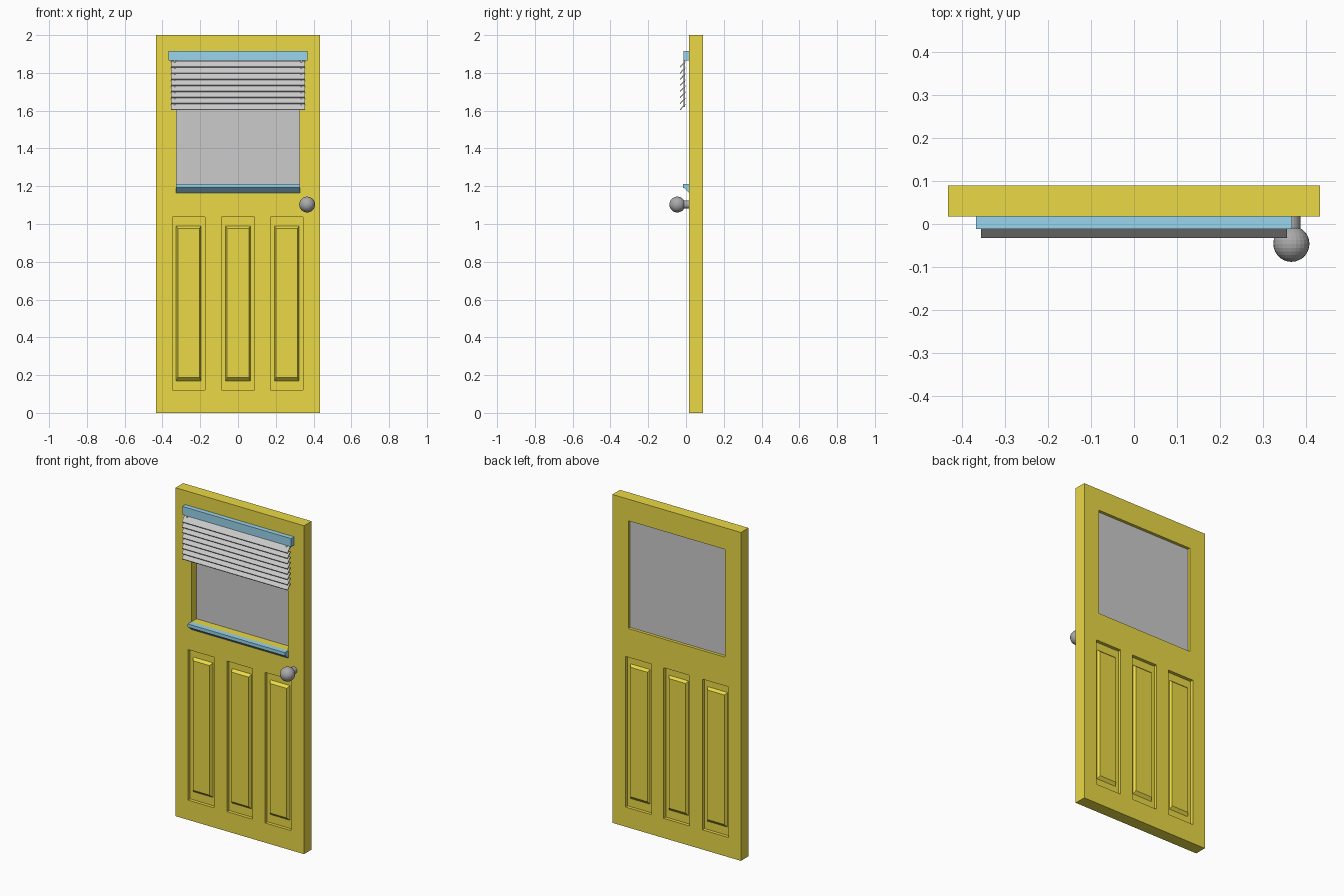
import bpy, bmesh, math
from mathutils import Vector

if "Cube" in bpy.data.objects:
    bpy.data.objects.remove(bpy.data.objects["Cube"])


def material(name, rgb):
    m = bpy.data.materials.new(name)
    m.diffuse_color = (*rgb, 1)
    m.use_nodes = True
    m.node_tree.nodes["Principled BSDF"].inputs["Base Color"].default_value = m.diffuse_color
    return m


YELLOW = material("yellow_paint", (0.82, 0.69, 0.06))
BLUE = material("blue_trim", (0.32, 0.66, 0.85))
DARK = material("dark_metal", (0.4, 0.4, 0.4))


def finish(name, bm, mat=None):
    bmesh.ops.recalc_face_normals(bm, faces=bm.faces)
    me = bpy.data.meshes.new(name)
    bm.to_mesh(me)
    bm.free()
    ob = bpy.data.objects.new(name, me)
    bpy.context.collection.objects.link(ob)
    if mat:
        me.materials.append(mat)
    return ob


def add_box(bm, x0, x1, y0, y1, z0, z1):
    verts = bmesh.ops.create_cube(bm, size=1)["verts"]
    for v in verts:
        v.co = Vector((x0 if v.co.x < 0 else x1,
                       y0 if v.co.y < 0 else y1,
                       z0 if v.co.z < 0 else z1))
    return verts


def box(name, *dims, mat=None):
    bm = bmesh.new()
    add_box(bm, *dims)
    return finish(name, bm, mat)


def add_profile(bm, half_width, pts):
    """Extrude a (y, z) outline along x."""
    a = [bm.verts.new((-half_width, y, z)) for y, z in pts]
    face = bm.faces.new(a)
    ext = bmesh.ops.extrude_face_region(bm, geom=[face])["geom"]
    for v in ext:
        if isinstance(v, bmesh.types.BMVert):
            v.co.x = half_width


FRONT, BACK = 0.017, 0.09
RECESS = 0.02
PANEL_X = (-0.261, 0.0, 0.258)

# door slab with window opening and panel recesses on both faces
door = box("door_slab", -0.433, 0.433, FRONT, BACK, 0, 2, mat=YELLOW)
bm = bmesh.new()
add_box(bm, -0.326, 0.326, FRONT - 0.1, BACK + 0.1, 1.212, 1.868)
for x in PANEL_X:
    add_box(bm, x - 0.087, x + 0.087, FRONT - 0.1, FRONT + RECESS, 0.12, 1.037)
    add_box(bm, x - 0.087, x + 0.087, BACK - RECESS, BACK + 0.1, 0.12, 1.037)
cutter = finish("recess_cutter", bm)
cutter.hide_render = True
mod = door.modifiers.new("recesses", "BOOLEAN")
mod.operation = "DIFFERENCE"
mod.solver = "EXACT"
mod.object = cutter
bpy.context.view_layer.objects.active = door
bpy.ops.object.modifier_apply(modifier="recesses")
bpy.data.objects.remove(cutter)

# raised panel fields with bevelled edges, front and back
for x in PANEL_X:
    for side, base, top in (("front", FRONT + RECESS, FRONT + 0.002),
                            ("back", BACK - RECESS, BACK - 0.006)):
        bm = bmesh.new()
        for v in add_box(bm, x - 0.066, x + 0.066, min(base, top), max(base, top), 0.17, 0.99):
            if abs(v.co.y - top) < 1e-4:
                v.co.x += 0.009 if v.co.x < x else -0.009
                v.co.z += 0.018 if v.co.z < 0.5 else -0.013
        finish("raised_panel_" + side, bm, YELLOW)

# window glass
box("window_glass", -0.326, 0.326, 0.066, 0.072, 1.212, 1.868)

# blind headrail and window sill
box("blind_headrail", -0.367, 0.367, -0.012, FRONT, 1.865, 1.915, mat=BLUE)
bm = bmesh.new()
add_profile(bm, 0.327, [(FRONT, 1.212), (-0.017, 1.212), (-0.017, 1.192),
                        (-0.010, 1.190), (FRONT, 1.165)])
finish("window_sill", bm, BLUE)

# tilted blind slats
t = 0.0025
for i in range(8):
    z = 1.605 + i * 0.0322
    bm = bmesh.new()
    add_profile(bm, 0.356, [(-0.031 - t / 2, z + t), (-0.031 + t / 2, z - t),
                            (-0.004 + t, z + 0.030 - t), (-0.004 - t / 2, z + 0.030 + t)])
    finish("blind_slat", bm)

# blind cords
for s in (-1, 1):
    box("blind_cord", s * 0.335 - 0.004, s * 0.335 + 0.004, -0.012, -0.006, 1.62, 1.87)

# door knob and its stem
bm = bmesh.new()
bmesh.ops.create_uvsphere(bm, u_segments=24, v_segments=14, radius=0.042)
knob = finish("door_knob", bm, DARK)
knob.location = (0.366, -0.046, 1.103)
knob.rotation_euler.x = math.pi / 2
bm = bmesh.new()
bmesh.ops.create_cone(bm, cap_ends=True, segments=20, radius1=0.021, radius2=0.021, depth=0.045)
stem = finish("knob_stem", bm, DARK)
stem.location = (0.366, -0.003, 1.103)
stem.rotation_euler.x = math.pi / 2
